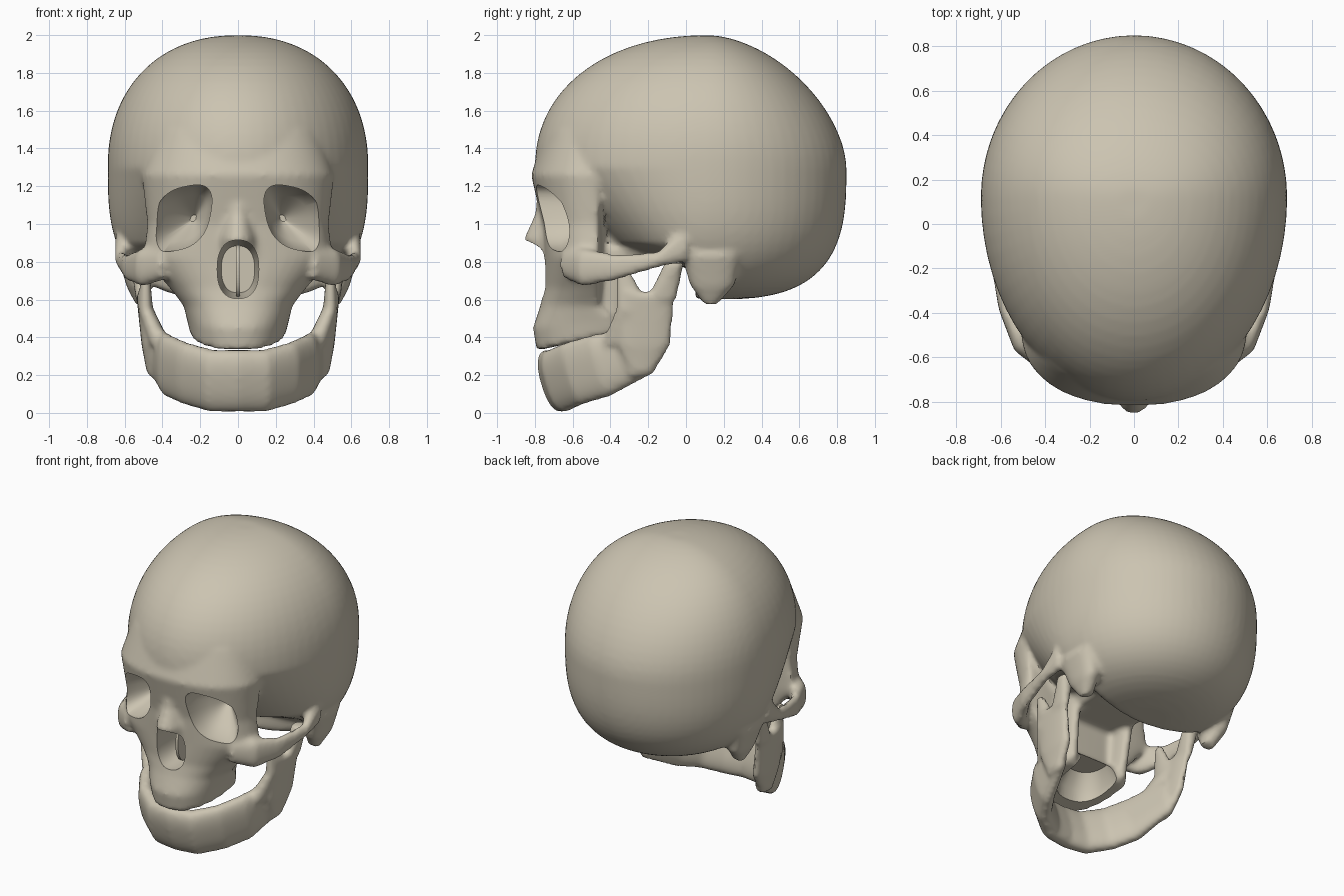
import bpy, bmesh
from math import cos, sin, pi, copysign
from mathutils import Vector

if "Cube" in bpy.data.objects:
    bpy.data.objects.remove(bpy.data.objects["Cube"])

bone_colour = (.6, .55, .44, 1)
bone = bpy.data.materials.new("bone")
bone.use_nodes = True
bone.diffuse_color = bone_colour
bone.node_tree.nodes["Principled BSDF"].inputs["Base Color"].default_value = bone_colour

SIDES = 64
LEVELS = 36
ANGLES = [2 * pi * i / SIDES for i in range(SIDES)]


def power(value, n):
    return copysign(abs(value) ** (2 / n), value)


def dome(height, n):
    """Half width of a rounded dome at a height from -1 to 1."""
    return (1 - abs(height) ** n) ** (1 / n)


def oval(centre, across, along, n=2.4):
    """Rounded outline spanned by two half axes."""
    return [Vector(centre) + Vector(across) * power(cos(a), n) + Vector(along) * power(sin(a), n)
            for a in ANGLES]


def egg(z, front, middle, back, width, n=2, tilt=0):
    """Level outline whose front and back halves differ in length."""
    ring = []
    for a in ANGLES:
        length = back - middle if sin(a) > 0 else middle - front
        y = middle + length * power(sin(a), n)
        ring.append(Vector((width * power(cos(a), n), y, z + tilt * (y - front))))
    return ring


def solid(bm, rings):
    """Closed skin over a list of equal rings."""
    rows = [[bm.verts.new(point) for point in ring] for ring in rings]
    for low, high in zip(rows, rows[1:]):
        for i in range(SIDES):
            bm.faces.new((low[i - 1], low[i], high[i], high[i - 1]))
    bm.faces.new(rows[0])
    bm.faces.new(rows[-1])


def sweep(bm, path, up, sides=(1, -1)):
    """Bar along (x, y, z, half thickness, half height), repeated on each side."""
    points = [Vector(p[:3]) for p in path]
    up = Vector(up).normalized()
    for m in sides:
        rings = []
        for i, (*_, thick, tall) in enumerate(path):
            run = points[min(i + 1, len(path) - 1)] - points[max(i - 1, 0)]
            ring = oval(points[i], run.cross(up).normalized() * thick, up * tall)
            rings.append([(m * p.x, p.y, p.z) for p in ring])
        solid(bm, rings)


def make(name, bm):
    bmesh.ops.recalc_face_normals(bm, faces=bm.faces[:])
    mesh = bpy.data.meshes.new(name)
    bm.to_mesh(mesh)
    bm.free()
    mesh.materials.append(bone)
    obj = bpy.data.objects.new(name, mesh)
    bpy.context.collection.objects.link(obj)
    return obj


def finish(obj, cutter=None):
    """Fuse the overlapping masses, soften them, then carve the openings."""
    fuse = obj.modifiers.new("fuse", "REMESH")
    fuse.mode = "VOXEL"
    fuse.voxel_size = .018
    soften = obj.modifiers.new("soften", "SMOOTH")
    soften.iterations = 6
    if cutter:
        carve = obj.modifiers.new("carve", "BOOLEAN")
        carve.operation = "DIFFERENCE"
        carve.solver = "EXACT"
        carve.object = cutter
    bpy.ops.object.select_all(action="DESELECT")
    obj.select_set(True)
    bpy.context.view_layer.objects.active = obj
    for name in [modifier.name for modifier in obj.modifiers]:
        bpy.ops.object.modifier_apply(modifier=name)
    bpy.ops.object.shade_smooth_by_angle(angle=.65)


# Braincase: a tall dome above the temples, a squarer one below, cut back under the face
skull = bmesh.new()
levels = []
for i in range(1, LEVELS):
    h = sin(pi * (i / LEVELS - .5))
    z = 1.3 + .7 * h
    if h < 0:
        front = min(.05, .5 - z + 2 * max(0, .9 - z))
        levels.append(egg(z, front, .12, .12 + .73 * dome(h, 3), .69 * dome(h, 3)))
    else:
        front = .12 - .92 * dome(h, 2.15)
        levels.append(egg(z, front, .12, .12 + .73 * dome(h, 1.7), .69 * dome(h, 2.2)))
solid(skull, levels)

# Face from upper tooth ridge to brow: height, front, half width
levels = []
for z, front, width in ((.33, -.79, .25), (.45, -.81, .27), (.57, -.77, .29), (.66, -.75, .36),
                        (.82, -.75, .5), (1, -.76, .48), (1.26, -.82, .51), (1.5, -.74, .43)):
    back = -.36 if z < .5 else -.44
    levels.append(egg(z, front, back - .03, back, width, 2.25, max(0, .55 - z)))
solid(skull, levels)

# Nasal bridge
solid(skull, [egg(z, front, -.6, -.55, width) for z, front, width in
              ((.7, -.73, .14), (.92, -.86, .12), (1.05, -.8, .09), (1.2, -.78, .1))])

# Central base joining face and braincase
solid(skull, [oval((0, -.2, z), (r, 0, 0), (0, .32, 0)) for z, r in ((.8, .22), (1, .34))])

# Plates running down behind the upper jaw
sweep(skull, [(.22, -.38, .87, .04, .1), (.2, -.42, .45, .04, .08)], (0, 1, 0))

# Cheek arches
sweep(skull, [(.38, -.63, .79, .05, .08), (.5, -.54, .77, .05, .1), (.58, -.38, .77, .03, .07),
              (.62, -.15, .81, .03, .04), (.61, 0, .9, .04, .1)], (0, 0, 1))

# Broad bony wedges behind the ears
sweep(skull, [(.5, .13, .58, .04, .04), (.53, .14, .68, .06, .12), (.56, .13, .85, .08, .16)],
      (0, 1, 0))

# Eye socket cutters narrow towards the back
openings = bmesh.new()
for m in (1, -1):
    solid(openings, [oval((m * (.23 + .07 * k), y, 1.03), (m * .155 * k, 0, -.03 * k),
                          (m * -.03 * k, 0, .17 * k), 2.7)
                     for y, k in ((-.95, 1), (-.66, 1), (-.56, .7), (-.44, .1))])

# Nose and palate cutters
solid(openings, [oval((0, y, .76), (.11 * k, 0, 0), (0, 0, .155 * k))
                 for y, k in ((-.95, 1), (-.7, 1), (-.5, .8))])
solid(openings, [oval((0, -.45, z), (r, 0, 0), (0, r * 1.2, 0))
                 for z, r in ((.2, .19), (.44, .17), (.54, .12))])
cutter = make("openings_cutter", openings)
cutter.hide_render = True
finish(make("skull", skull), cutter)
bpy.data.objects.remove(cutter)

# Thin wall inside the nose
septum = bmesh.new()
solid(septum, [oval((x, -.58, .75), (0, .1, 0), (0, 0, .14)) for x in (-.01, .01)])
make("nasal_septum", septum)

# Lower jaw: horseshoe body from one hinge corner round the chin to the other
jaw = bmesh.new()
half = [(.14, -.68, .17, .07, .17), (.28, -.59, .21, .06, .17),
        (.37, -.45, .25, .06, .17), (.45, -.2, .34, .04, .13)]
other_half = [(-x, *rest) for x, *rest in reversed(half)]
sweep(jaw, other_half + [(0, -.7, .17, .07, .17)] + half, (0, -.3, 1), sides=(1,))

# Rising branches, hinges and front spurs
for path in (
    [(.45, -.24, .2, .03, .06), (.47, -.22, .36, .04, .14), (.51, -.2, .64, .03, .14)],
    [(.51, -.13, .6, .03, .08), (.52, -.06, .8, .05, .05)],
    [(.42, -.36, .38, .05, .08), (.49, -.28, .55, .04, .09), (.49, -.34, .78, .02, .03)],
):
    sweep(jaw, path, (0, 1, 0))
finish(make("lower_jaw", jaw))
